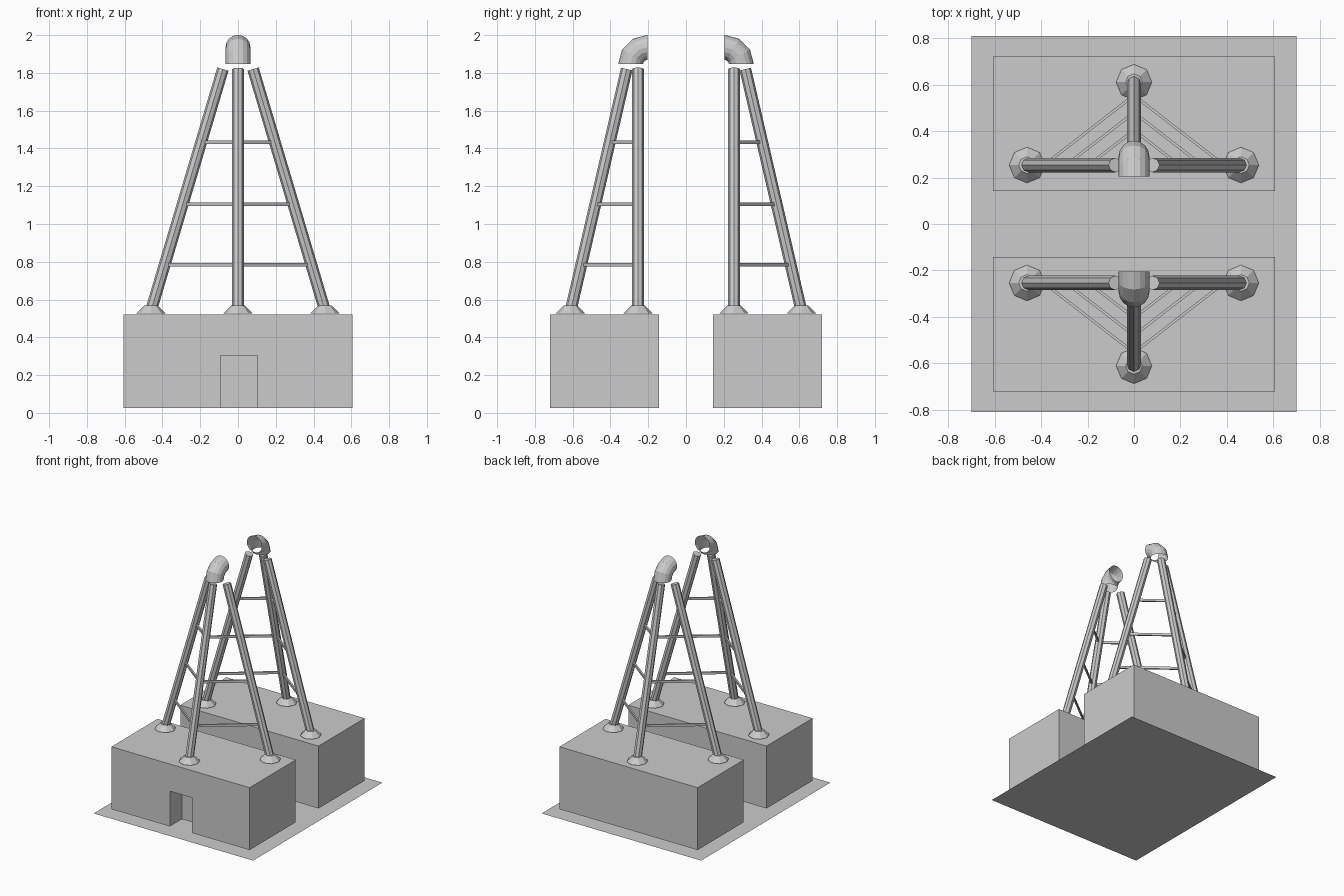
import bpy
import bmesh
from math import cos, sin, pi
from mathutils import Vector, Matrix

if "Cube" in bpy.data.objects:
    bpy.data.objects.remove(bpy.data.objects["Cube"], do_unlink=True)

grey = bpy.data.materials.new("plain_grey")
grey.use_nodes = True
grey.diffuse_color = (0.6, 0.6, 0.6, 1)
grey.node_tree.nodes["Principled BSDF"].inputs["Base Color"].default_value = (0.6, 0.6, 0.6, 1)


def add_object(name, bm, turn=Matrix()):
    bm.transform(turn)
    bmesh.ops.recalc_face_normals(bm, faces=bm.faces[:])
    mesh = bpy.data.meshes.new(name)
    bm.to_mesh(mesh)
    bm.free()
    mesh.materials.append(grey)
    obj = bpy.data.objects.new(name, mesh)
    bpy.context.scene.collection.objects.link(obj)
    return obj


def box(name, low, high, turn):
    low, high = Vector(low), Vector(high)
    bm = bmesh.new()
    size = Matrix.Diagonal((*(high - low), 1))
    bmesh.ops.create_cube(bm, size=1, matrix=Matrix.Translation((low + high) / 2) @ size)
    return add_object(name, bm, turn)


def strut(name, start, end, r1, r2, turn, sides=8):
    start, end = Vector(start), Vector(end)
    axis = end - start
    aim = axis.to_track_quat('Z', 'Y').to_matrix().to_4x4()
    bm = bmesh.new()
    bmesh.ops.create_cone(bm, cap_ends=True, segments=sides, radius1=r1, radius2=r2,
                          depth=axis.length, matrix=Matrix.Translation((start + end) / 2) @ aim)
    return add_object(name, bm, turn)


def rung(name, start, end, turn, width=0.012, height=0.019):
    start, end = Vector(start), Vector(end)
    side = (end - start).cross(Vector((0, 0, 1))).normalized() * width / 2
    up = Vector((0, 0, height / 2))
    bm = bmesh.new()
    rings = [[bm.verts.new(p + side * a + up * b)
              for a, b in ((1, 1), (-1, 1), (-1, -1), (1, -1))] for p in (start, end)]
    for i in range(4):
        j = (i + 1) % 4
        bm.faces.new((rings[0][i], rings[0][j], rings[1][j], rings[1][i]))
    for ring in rings:
        bm.faces.new(ring)
    return add_object(name, bm, turn)


def elbow(name, turn, bend=0.088, radius=0.066, sides=16, steps=3):
    # Open quarter-turn pipe, from facing down to facing the middle
    bm = bmesh.new()
    rings = []
    for k in range(steps + 1):
        a = k * pi / 2 / steps
        ring = []
        for i in range(sides):
            t = 2 * pi * i / sides
            r = bend + radius * cos(t)
            ring.append(bm.verts.new((radius * sin(t), -0.205 - r * cos(a), 1.847 + r * sin(a))))
        rings.append(ring)
    for low, high in zip(rings, rings[1:]):
        for i in range(sides):
            j = (i + 1) % sides
            bm.faces.new((low[i], low[j], high[j], high[i]))
    return add_object(name, bm, turn)


# Flat ground sheet
bm = bmesh.new()
bmesh.ops.create_grid(bm, x_segments=1, y_segments=1, size=1,
                      matrix=Matrix.Diagonal((0.7, 0.81, 1, 1)))
add_object("ground_sheet", bm)

# Leg axes: two at the sides, one at the outer end
LEGS = {
    "left_leg": (Vector((0.461, -0.254, 0.54)), Vector((0.08, -0.254, 1.82))),
    "right_leg": (Vector((-0.461, -0.254, 0.54)), Vector((-0.08, -0.254, 1.82))),
    "outer_leg": (Vector((0, -0.611, 0.54)), Vector((0, -0.314, 1.82))),
}


def leg_point(leg, z):
    a, b = LEGS[leg]
    return a.lerp(b, (z - a.z) / (b.z - a.z))


# Two identical towers, back to back
for half, angle in (("front", 0), ("back", pi)):
    turn = Matrix.Rotation(angle, 4, 'Z')

    # Base block with a recessed doorway
    block = box(half + "_base_block", (-0.607, -0.721, 0.025), (0.607, -0.143, 0.52), turn)
    cutter = box(half + "_door_cutter", (-0.093, -0.8, -0.1), (0.103, -0.57, 0.305), turn)
    cutter.hide_render = True
    cutter.hide_viewport = True
    cutter.display_type = 'WIRE'
    cut = block.modifiers.new("doorway", 'BOOLEAN')
    cut.operation = 'DIFFERENCE'
    cut.solver = 'EXACT'
    cut.object = cutter

    # Legs and their conical feet
    for leg, (foot, top) in LEGS.items():
        strut(f"{half}_{leg}", foot, top, 0.031, 0.031, turn)
        base = Vector((foot.x, foot.y, 0.527))
        strut(f"{half}_{leg}_foot", base, base + Vector((0, 0, 0.042)), 0.077, 0.036, turn)

    # Rungs from each side leg to the outer leg
    for n, z in enumerate((0.785, 1.105, 1.432)):
        for side in ("left_leg", "right_leg"):
            rung(f"{half}_{side}_rung_{n + 1}", leg_point(side, z),
                 leg_point("outer_leg", z), turn)

    # Elbow pipe floating over the leg tops
    elbow(half + "_elbow_pipe", turn)
